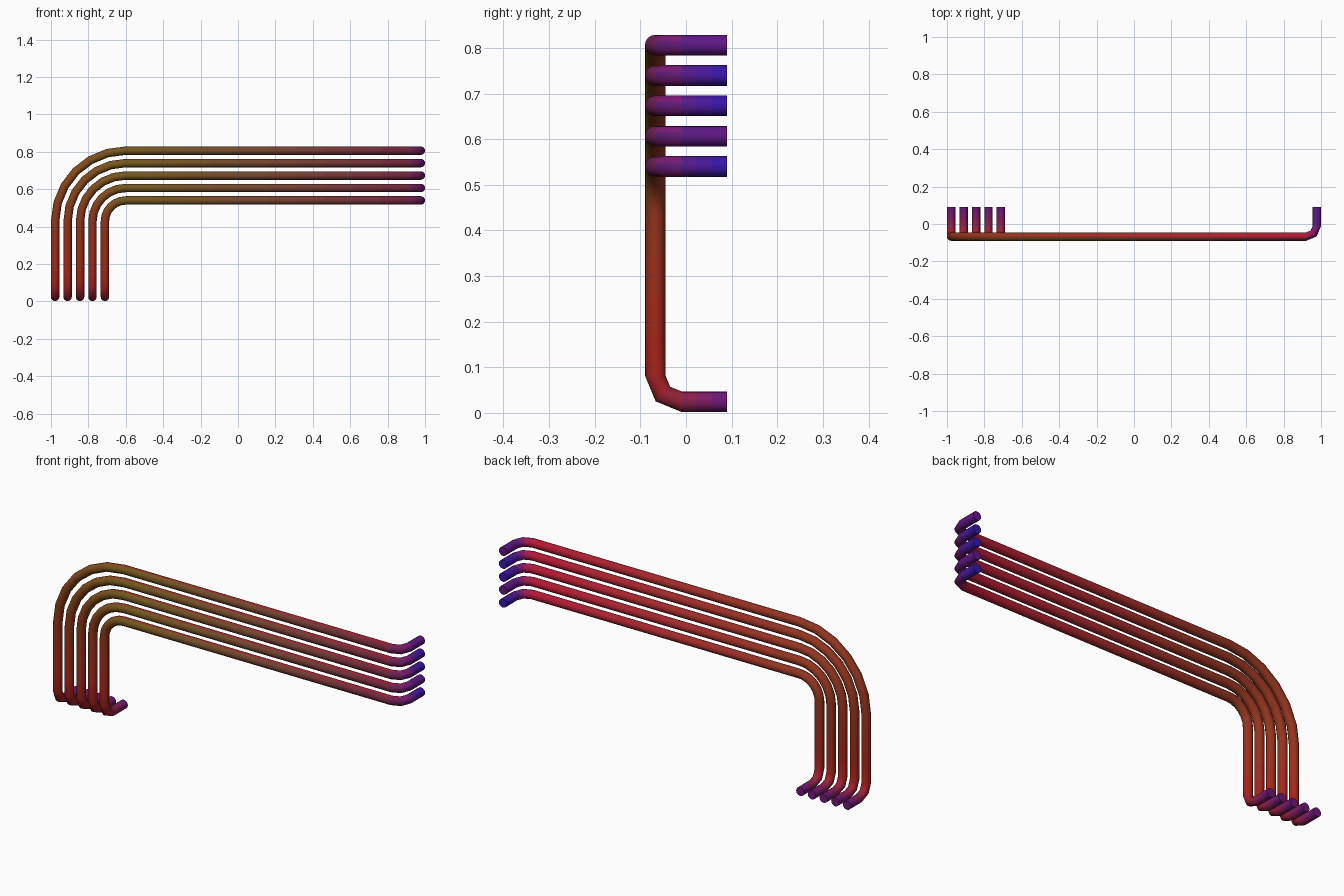
import bpy, bmesh, math
from mathutils import Vector

if "Cube" in bpy.data.objects:
    bpy.data.objects.remove(bpy.data.objects["Cube"])

R = 0.0225          # tube radius
SIDES = 16
Y_FRONT, Y_BACK = -0.0675, 0.09
Z_FOOT, X_END = 0.0245, 0.9775
BEND = Vector((-0.6, 0, 0.4285))   # shared centre of the large bends
SMALL = 0.0575      # small bend radius
X, Y, Z = Vector((1, 0, 0)), Vector((0, 1, 0)), Vector((0, 0, 1))

# steps per stage: foot, foot bend, leg, large bend, run, end bend, end
STEPS = (3, 2, 4, 6, 10, 2, 3)

# heat-tint colours at the stage boundaries
FOOT = [(.13, .008, .20), (.28, .015, .05), (.40, .015, .010)]
TIP = [(.10, .010, .22)]
FRONT = FOOT + [(.27, .035, .010), (.17, .10, .012), (.17, .015, .045)] + TIP
BACK = FOOT + [(.30, .035, .012), (.28, .035, .015), (.46, .008, .035)] + TIP
BLUE, VIOLET = (.028, .008, .42), (.12, .008, .24)


def build_materials(label, keys):
    """One material per path segment, blended between the key colours."""
    mats = []
    for s, n in enumerate(STEPS):
        a, b = Vector(keys[s]), Vector(keys[s + 1])
        for k in range(n):
            m = bpy.data.materials.new(f"{label}_tint_{s}_{k}")
            m.diffuse_color = (*a.lerp(b, (k + 0.5) / n), 1)
            m.use_nodes = True
            m.node_tree.nodes["Principled BSDF"].inputs["Base Color"].default_value = m.diffuse_color
            mats.append(m)
    return mats


TINTS = {}
for label, end in (("blue", BLUE), ("violet", VIOLET)):
    TINTS[label] = (build_materials(label + "_front", FRONT + [end])
                    + build_materials(label + "_back", BACK + [end]))


def arc(corner, d_in, d_out, radius, steps):
    """Points and tangents of a quarter bend that rounds a corner."""
    centre = corner - d_in * radius + d_out * radius
    res = []
    for i in range(steps + 1):
        a = math.pi / 2 * i / steps
        p = centre - d_out * radius * math.cos(a) + d_in * radius * math.sin(a)
        res.append((p, d_in * math.cos(a) + d_out * math.sin(a)))
    return res


def straight(a, b, steps):
    """Points strictly between two path ends."""
    return [(a[0].lerp(b[0], k / steps), a[1]) for k in range(1, steps)]


def sweep(name, path, mats):
    """Sweep a round section along (point, tangent) pairs, capped at both ends."""
    bm = bmesh.new()
    tan, u = path[0][1], X.copy()
    rings = []
    for p, t in path:
        u = tan.rotation_difference(t) @ u
        tan = t
        v = t.cross(u)
        rings.append([bm.verts.new(p + R * (u * math.cos(k * math.tau / SIDES)
                                            + v * math.sin(k * math.tau / SIDES)))
                      for k in range(SIDES)])
    last = len(rings) - 2
    for i, (a, b) in enumerate(zip(rings, rings[1:])):
        for k in range(SIDES):
            n = (k + 1) % SIDES
            f = bm.faces.new((a[k], a[n], b[n], b[k]))
            f.smooth = True
            # front-facing strips take the olive tint, the rest the red one
            mid = (path[i][0].y + path[i + 1][0].y) / 2
            back = f.calc_center_median().y - mid > -0.3 * R
            f.material_index = i + (last + 1 if back else 0)
    bm.faces.new(rings[0]).material_index = 0
    bm.faces.new(rings[-1]).material_index = last
    bmesh.ops.recalc_face_normals(bm, faces=bm.faces)
    # keep the cap rims sharp
    for e in bm.edges:
        e.smooth = all(len(f.verts) == 4 for f in e.link_faces)
    me = bpy.data.meshes.new(name)
    bm.to_mesh(me)
    bm.free()
    for m in mats:
        me.materials.append(m)
    bpy.context.collection.objects.link(bpy.data.objects.new(name, me))


# five nested pipes, outermost first
for i in range(5):
    r = 0.3775 - 0.0665 * i
    x, z = BEND.x - r, BEND.z + r
    start = (Vector((x, Y_BACK, Z_FOOT)), -Y)
    foot = arc(Vector((x, Y_FRONT, Z_FOOT)), -Y, Z, SMALL, STEPS[1])
    large = arc(Vector((x, Y_FRONT, z)), Z, X, r, STEPS[3])
    tip = arc(Vector((X_END, Y_FRONT, z)), X, Y, SMALL, STEPS[5])
    end = (Vector((X_END, Y_BACK, z)), Y)
    path = ([start] + straight(start, foot[0], STEPS[0])
            + foot + straight(foot[-1], large[0], STEPS[2])
            + large + straight(large[-1], tip[0], STEPS[4])
            + tip + straight(tip[-1], end, STEPS[6]) + [end])
    sweep(f"pipe_{i + 1}", path, TINTS["violet" if i in (0, 3) else "blue"])
